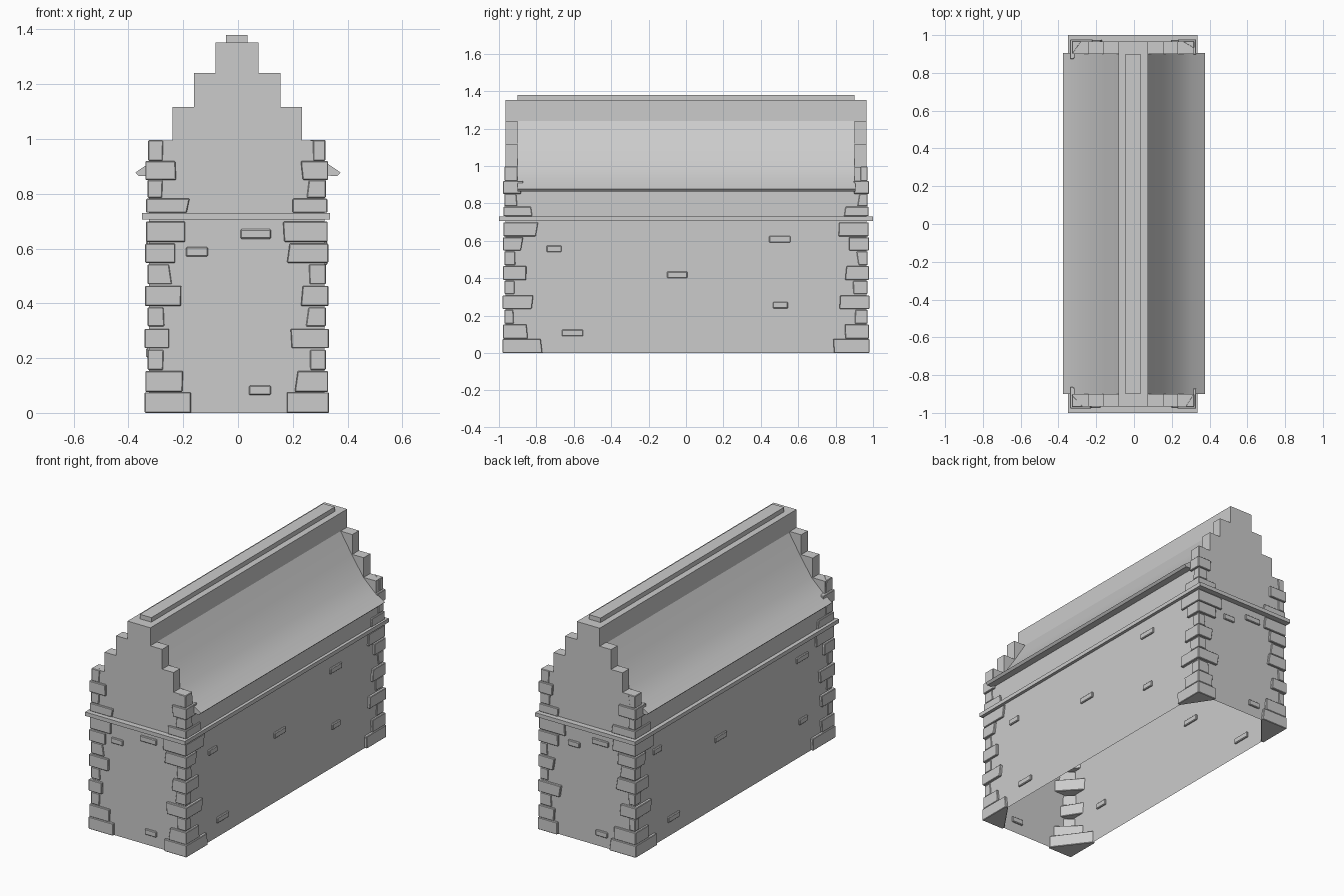
import bpy, bmesh, random

if "Cube" in bpy.data.objects:
    bpy.data.objects.remove(bpy.data.objects["Cube"])
random.seed(4)

XL, XR, WY = -0.325, 0.316, 0.965   # wall planes
GY = 0.90                           # inner face of gables
EAVE = 0.868


def finish(name, bm, bevel=0):
    bmesh.ops.recalc_face_normals(bm, faces=bm.faces[:])
    me = bpy.data.meshes.new(name)
    bm.to_mesh(me)
    bm.free()
    ob = bpy.data.objects.new(name, me)
    bpy.context.collection.objects.link(ob)
    if bevel:
        m = ob.modifiers.new("bevel", 'BEVEL')
        m.width = bevel
        m.segments = 1
        m.limit_method = 'ANGLE'
    return ob


def prism(bm, a, b):
    """Solid between two matching rings of points."""
    va, vb = [bm.verts.new(p) for p in a], [bm.verts.new(p) for p in b]
    n = len(a)
    bm.faces.new(va)
    bm.faces.new(vb[::-1])
    for i in range(n):
        bm.faces.new((va[i], va[(i + 1) % n], vb[(i + 1) % n], vb[i]))


def box(bm, x0, x1, y0, y1, z0, z1):
    ring = [(x0, y0), (x1, y0), (x1, y1), (x0, y1)]
    prism(bm, [(x, y, z0) for x, y in ring], [(x, y, z1) for x, y in ring])


def extrude_y(bm, prof, y0, y1):
    prism(bm, [(x, y0, z) for x, z in prof], [(x, y1, z) for x, z in prof])


# thin wall shell, open underneath
bm = bmesh.new()
ring = [(XL, -WY), (XR, -WY), (XR, WY), (XL, WY)]
lo = [bm.verts.new((x, y, 0)) for x, y in ring]
hi = [bm.verts.new((x, y, EAVE)) for x, y in ring]
for i in range(4):
    j = (i + 1) % 4
    bm.faces.new((lo[i], lo[j], hi[j], hi[i]))
finish("walls", bm)

# stepped gables
left = [(XL, EAVE), (XL, 0.995), (-0.24, 0.995), (-0.24, 1.117),
        (-0.161, 1.117), (-0.161, 1.24)]
right = [(0.155, 1.24), (0.155, 1.117), (0.233, 1.117), (0.233, 0.995),
         (XR, 0.995), (XR, EAVE)]
for s, nm in ((-1, "front_gable"), (1, "back_gable")):
    bm = bmesh.new()
    extrude_y(bm, left + right, s * WY, s * GY)
    finish(nm, bm)

# ridge beam and its cap
bm = bmesh.new()
box(bm, -0.083, 0.074, -WY, WY, 1.235, 1.352)
finish("ridge_beam", bm)
bm = bmesh.new()
box(bm, -0.044, 0.035, -GY, GY, 1.35, 1.38)
finish("ridge_cap", bm)

# flared roof slopes
slope = [(0.074, 1.24), (0.152, 1.113), (0.231, 0.995), (0.305, 0.925),
         (0.375, 0.877), (0.362, 0.864), (0.30, EAVE), (0.06, 1.20)]
for s, nm in ((1, "roof_right"), (-1, "roof_left")):
    bm = bmesh.new()
    extrude_y(bm, [(s * x, z) for x, z in slope], -GY, GY + 0.005)
    ob = finish(nm, bm)
    bpy.ops.object.select_all(action='DESELECT')
    ob.select_set(True)
    bpy.context.view_layer.objects.active = ob
    bpy.ops.object.shade_smooth_by_angle(angle=0.5)

# string course running round the building
bm = bmesh.new()
for x0, x1 in ((-0.35, -0.315), (0.306, 0.335)):
    box(bm, x0, x1, -1, 1, 0.706, 0.73)
for s in (-1, 1):
    box(bm, -0.315, 0.306, min(s, s * 0.955), max(s, s * 0.955), 0.706, 0.73)
finish("string_course", bm)

# corner stones: (z0, z1, left x arm end, right x arm end, y arm end, projection)
rows = [
    (0, .075, .17, .175, .765, .019), (.077, .153, .19, .205, .845, .016),
    (.157, .23, .27, .25, .915, .008), (.236, .307, .24, .185, .815, .019),
    (.316, .385, .26, .245, .905, .008), (.39, .464, .20, .225, .845, .017),
    (.47, .542, .24, .25, .905, .008), (.548, .618, .217, .175, .87, .017),
    (.624, .698, .187, .155, .79, .014), (.731, .782, .176, .186, .82, .013),
    (.785, .85, .27, .25, .90, .008), (.851, .919, .22, .226, .87, .016),
    (.92, .996, .265, .262, .90, .006)]
for sx in (-1, 1):
    for sy in (-1, 1):
        bm = bmesh.new()
        wx = -XL if sx < 0 else XR
        for z0, z1, al, ar, ay, o in rows:
            ax = al if sx < 0 else ar
            if sy > 0:
                ax += random.uniform(-.015, .02)
            if sx * sy > 0:
                ay = min(ay + random.uniform(-.02, .03), .92)

            def ring(z):
                ex, ey = ax + random.uniform(0, .014), ay + random.uniform(0, .014)
                ox, oy = wx + o - .003, WY + o * .8
                pts = [(ox, oy), (ex, oy), (ex, WY - .003),
                       (wx - .003, ey), (ox, ey)]
                return [(sx * x, sy * y, z) for x, y in pts]
            prism(bm, ring(z0), ring(z1))
        nm = ("front" if sy < 0 else "back") + ("_left" if sx < 0 else "_right")
        finish(nm + "_corner_stones", bm, .006)

# loose bricks: (centre along wall, centre z, half length)
P, H = 0.010, 0.0175
bm = bmesh.new()
front = [(.065, .653, .056), (-.15, .588, .04), (.08, .082, .04)]
back = [(.09, .59, .04), (-.09, .645, .056), (-.1, .082, .04)]
for s, lst in ((-1, front), (1, back)):
    for x, z, h in lst:
        box(bm, x - h, x + h, s * WY - P, s * WY + P, z - H, z + H)
right_b = [(-.705, .557, .04), (-.047, .418, .054), (.502, .608, .057),
           (.505, .256, .04), (-.607, .107, .057)]
left_b = [(-.67, .61, .057), (.13, .425, .057), (.75, .58, .04),
          (.59, .105, .057), (-.68, .22, .04)]
for xw, lst in ((XR, right_b), (XL, left_b)):
    for y, z, h in lst:
        box(bm, xw - P, xw + P, y - h, y + h, z - H, z + H)
finish("wall_bricks", bm, .004)
